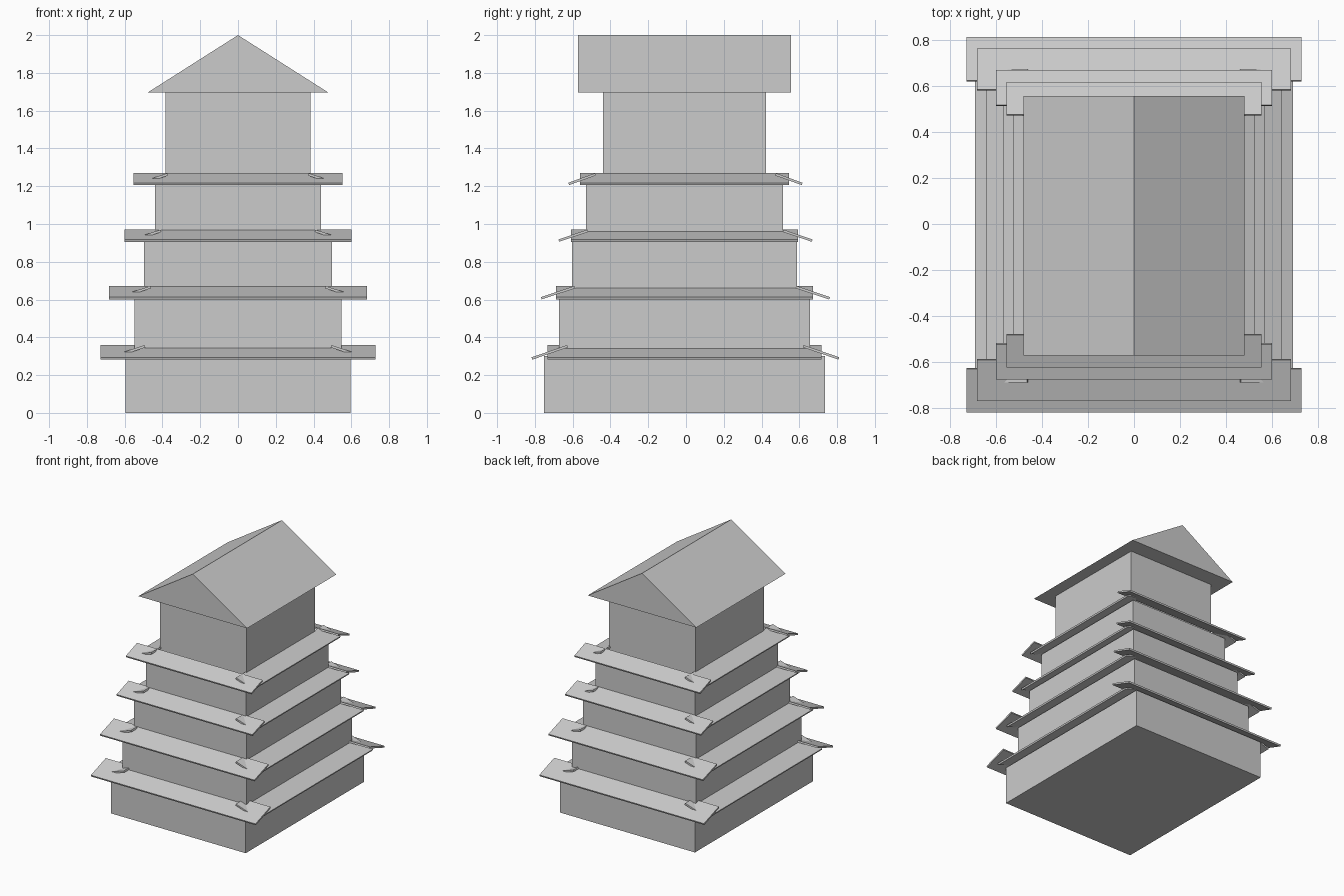
import bpy, bmesh
from mathutils import Vector

if "Cube" in bpy.data.objects:
    bpy.data.objects.remove(bpy.data.objects["Cube"])

CY = -0.008          # walls and roof sit slightly forward of centre
T, S, C = 0.013, 0.34, 0.94   # eave board thickness, sine and cosine of its slope


def prism(name, profile, start, end):
    """Closed prism: profile is a ring of 3D points moved by start and by end."""
    bm = bmesh.new()
    a = [bm.verts.new(Vector(p) + Vector(start)) for p in profile]
    b = [bm.verts.new(Vector(p) + Vector(end)) for p in profile]
    bm.faces.new(a)
    bm.faces.new(b[::-1])
    n = len(a)
    for i in range(n):
        bm.faces.new((a[i], b[i], b[(i + 1) % n], a[(i + 1) % n]))
    bmesh.ops.recalc_face_normals(bm, faces=bm.faces)
    me = bpy.data.meshes.new(name)
    bm.to_mesh(me)
    bm.free()
    ob = bpy.data.objects.new(name, me)
    bpy.context.collection.objects.link(ob)
    return ob


def board(inner, outer, low, high):
    """Cross-section of a board sloping down and outwards: (distance, z)."""
    return [(inner + T * S, high), (outer, low + T * C),
            (outer - T * S, low), (inner, high - T * C)]


# Storeys: half width, half depth, bottom, top
storeys = [(0.595, 0.745, 0.0, 0.30), (0.547, 0.665, 0.30, 0.62),
           (0.498, 0.595, 0.62, 0.92), (0.44, 0.522, 0.92, 1.22),
           (0.383, 0.432, 1.22, 1.695)]
for i, (w, d, z0, z1) in enumerate(storeys, 1):
    ring = [(-w, CY - d, 0), (w, CY - d, 0), (w, CY + d, 0), (-w, CY + d, 0)]
    prism(f"storey_{i}", ring, (0, 0, z0), (0, 0, z1))

# Eaves: bottom, top, front board (half length, inner, outer), side board (same)
eaves = [(0.282, 0.359, (0.727, 0.622, 0.815), (0.725, 0.49, 0.69)),
         (0.601, 0.672, (0.682, 0.583, 0.765), (0.68, 0.46, 0.643)),
         (0.906, 0.970, (0.60, 0.515, 0.673), (0.60, 0.405, 0.57)),
         (1.206, 1.269, (0.554, 0.475, 0.62), (0.552, 0.37, 0.525))]
for i, (lo, hi, front, side) in enumerate(eaves, 1):
    for sign, fname, sname in ((-1, "front", "left"), (1, "back", "right")):
        h, a, b = front
        prism(f"eave_{i}_{fname}", [(0, sign * u - 0.003, z) for u, z in board(a, b, lo, hi)],
              (-h, 0, 0), (h, 0, 0))
        h, a, b = side
        prism(f"eave_{i}_{sname}", [(sign * u, CY, z) for u, z in board(a, b, lo, hi)],
              (0, -h, 0), (0, h, 0))

# Gabled roof with its ridge running front to back
prism("gable_roof", [(-0.48, CY, 1.695), (0.48, CY, 1.695), (0, CY, 2.0)],
      (0, -0.563, 0), (0, 0.563, 0))
